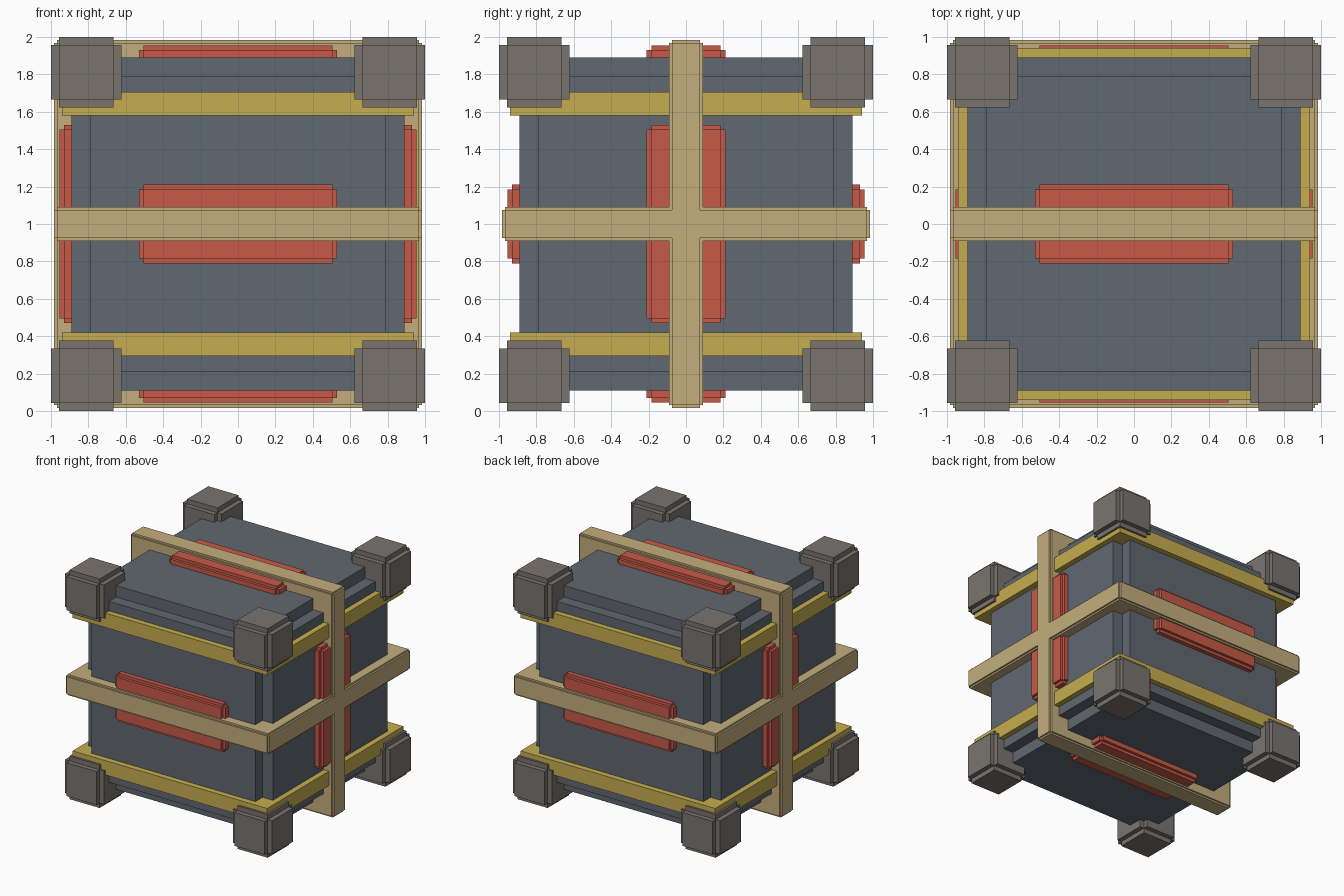
import bpy
import bmesh
from mathutils import Vector

if "Cube" in bpy.data.objects:
    bpy.data.objects.remove(bpy.data.objects["Cube"], do_unlink=True)


def make_material(name, rgb):
    mat = bpy.data.materials.new(name)
    mat.use_nodes = True
    mat.diffuse_color = (*rgb, 1)
    mat.node_tree.nodes["Principled BSDF"].inputs["Base Color"].default_value = (*rgb, 1)
    return mat


slate = make_material("slate", (0.12, 0.14, 0.167))
tan = make_material("tan", (0.55, 0.42, 0.205))
red = make_material("red", (0.58, 0.102, 0.065))
yellow = make_material("yellow", (0.565, 0.423, 0.08))
stone = make_material("stone_grey", (0.195, 0.175, 0.159))

CENTRE = Vector((0, 0, 1))


def stepped_box(name, offset, half, step, mat):
    """Box of outer half sizes whose edges are notched by a square step."""
    bm = bmesh.new()
    bmesh.ops.create_cube(bm, size=2)
    bmesh.ops.scale(bm, vec=Vector(half) - Vector((step,) * 3), verts=bm.verts)
    if step:
        sides = bmesh.ops.extrude_discrete_faces(bm, faces=bm.faces[:])["faces"]
        for face in sides:
            face.normal_update()
            bmesh.ops.translate(bm, vec=face.normal * step, verts=face.verts)
    bmesh.ops.recalc_face_normals(bm, faces=bm.faces)
    mesh = bpy.data.meshes.new(name)
    bm.to_mesh(mesh)
    bm.free()
    mesh.materials.append(mat)
    obj = bpy.data.objects.new(name, mesh)
    obj.location = CENTRE + Vector(offset)
    bpy.context.collection.objects.link(obj)
    return obj


# Main body
stepped_box("body", (0, 0, 0), (0.89, 0.89, 0.89), 0.1, slate)

# Crossing straps around the body
stepped_box("horizontal_strap", (0, 0, 0), (0.983, 0.983, 0.09), 0.015, tan)
stepped_box("vertical_strap", (0, 0, 0), (0.983, 0.09, 0.983), 0.015, tan)

# Upper and lower bands
for label, side in (("upper", 1), ("lower", -1)):
    stepped_box(label + "_band", (0, 0, side * 0.644), (0.94, 0.94, 0.063), 0, yellow)

# Corner blocks
for x_name, x in (("left", 1), ("right", -1)):
    for y_name, y in (("front", -1), ("back", 1)):
        for z_name, z in (("top", 1), ("bottom", -1)):
            stepped_box(f"{z_name}_{y_name}_{x_name}_corner",
                        Vector((x, y, z)) * 0.812, (0.188,) * 3, 0.042, stone)

# Raised panels on all six sides
panels = (
    ("left", "right", (1, 0, 0), (0.085, 0.21, 0.53)),
    ("back", "front", (0, 1, 0), (0.53, 0.085, 0.21)),
    ("top", "bottom", (0, 0, 1), (0.53, 0.21, 0.085)),
)
for plus, minus, axis, half in panels:
    for label, side in ((plus, 1), (minus, -1)):
        stepped_box(label + "_panel", Vector(axis) * side * 0.87, half, 0.025, red)
